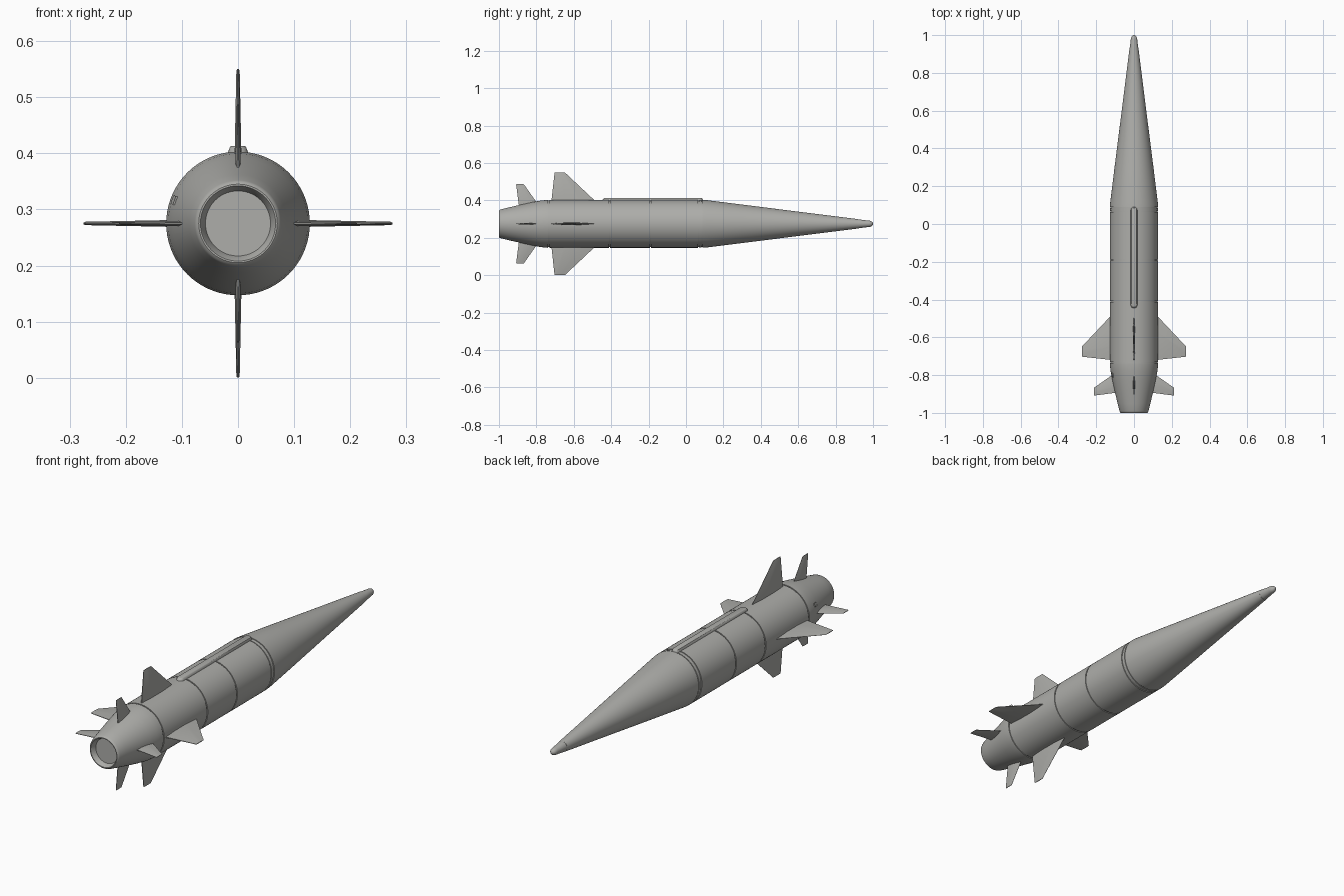
import bpy, bmesh, math
from mathutils import Vector, Matrix

if "Cube" in bpy.data.objects:
    bpy.data.objects.remove(bpy.data.objects["Cube"])

CZ = 0.275          # height of the long axis
R = 0.128           # body radius

grey = bpy.data.materials.new("light_grey")
grey.diffuse_color = (0.42, 0.42, 0.40, 1)
grey.use_nodes = True
grey.node_tree.nodes["Principled BSDF"].inputs["Base Color"].default_value = grey.diffuse_color


def finish(name, bm, angle=30):
    bmesh.ops.recalc_face_normals(bm, faces=bm.faces)
    me = bpy.data.meshes.new(name)
    bm.to_mesh(me)
    bm.free()
    me.materials.append(grey)
    ob = bpy.data.objects.new(name, me)
    bpy.context.collection.objects.link(ob)
    bpy.ops.object.select_all(action='DESELECT')
    ob.select_set(True)
    bpy.context.view_layer.objects.active = ob
    bpy.ops.object.shade_smooth_by_angle(angle=math.radians(angle))
    return ob


def loft(bm, rings, caps=True):
    rings = [[bm.verts.new(p) for p in ring] for ring in rings]
    n = len(rings[0])
    for a, b in zip(rings, rings[1:]):
        for i in range(n):
            j = (i + 1) % n
            bm.faces.new((a[i], a[j], b[j], b[i]))
    if caps:
        bm.faces.new(rings[0])
        bm.faces.new(rings[-1])


def lathe(name, profile, segs=72):
    # profile holds (y, radius) pairs, revolved around the long axis
    bm = bmesh.new()
    loft(bm, [[(r * math.cos(2 * math.pi * i / segs), y,
                CZ + r * math.sin(2 * math.pi * i / segs))
               for i in range(segs)] for y, r in profile])
    return finish(name, bm)


def groove(y, r=R, w=0.003, d=0.004):
    return [(y - w, r), (y - w, r - d), (y + w, r - d), (y + w, r)]


# tail cone with recessed nozzle plate
lathe("tail_cone", [(-0.975, 0.058), (-0.997, 0.065), (-1.0, 0.067), (-1.0, 0.070),
                    (-0.997, 0.074), (-0.99, 0.077), (-0.95, 0.087), (-0.88, 0.103),
                    (-0.82, 0.116), (-0.775, 0.1245), (-0.74, R), (-0.737, R),
                    (-0.737, R - 0.004), (-0.72, R - 0.004)])

# cylindrical body with panel seams
lathe("body", [(-0.731, R - 0.006), (-0.731, R)] + groove(-0.41) + groove(-0.19)
      + [(0.064, R), (0.064, R - 0.004), (0.10, R - 0.004)])

# joint band between body and nose
lathe("joint_band", [(0.069, R - 0.006), (0.069, R - 0.001), (0.084, R - 0.001), (0.084, R - 0.006)])

# nose cone with rounded tip cap
lathe("nose_cone", [(0.089, R - 0.006), (0.089, R), (0.11, 0.1265), (0.30, 0.1030),
                    (0.60, 0.0650), (0.90, 0.0275), (0.92, 0.025)])
tip = [(0.90, 0.0255), (0.92, 0.0245), (0.955, 0.0195)]
tip += [(0.976 + 0.024 * math.sin(math.radians(a)), 0.0172 * math.cos(math.radians(a)))
        for a in (0, 20, 40, 60, 75, 87)]
lathe("nose_tip", tip, 48)


def fin(name, angle, root_r, tip_r, root, tip, t_root, t_tip):
    # root and tip are (trailing y, leading y); faceted thin section
    def section(r, span, t):
        te, le = span
        ys = [te + (le - te) * k for k in (0, 0.3, 0.65, 1)]
        hs = [0.3 * t, t, t, 0.12 * t]
        pts = [(h, y, r) for h, y in zip(hs, ys)]
        return pts + [(-h, y, r) for h, y in reversed(list(zip(hs, ys)))]
    bm = bmesh.new()
    edge = (tip[0] + 0.001, tip[1] - 0.003)
    loft(bm, [section(root_r, root, t_root), section(tip_r - 0.003, tip, t_tip),
              section(tip_r, edge, t_tip * 0.5)])
    bmesh.ops.transform(bm, matrix=Matrix.Translation((0, 0, CZ)) @ Matrix.Rotation(angle, 4, 'Y'),
                        verts=bm.verts)
    finish(name, bm, 20)


for i, side in enumerate(("top", "right", "bottom", "left")):
    a = i * math.pi / 2
    fin("main_fin_" + side, a, 0.10, 0.275, (-0.722, -0.462), (-0.703, -0.645), 0.0065, 0.003)
    fin("rear_fin_" + side, a, 0.085, 0.212, (-0.892, -0.778), (-0.908, -0.865), 0.005, 0.0025)


# cable duct along the top of the body, rounded at both ends
def stadium(w, y0, y1, z):
    pts = []
    for yc, start in ((y1 - w, 0), (y0 + w, 180)):
        for k in range(9):
            t = math.radians(start + 22.5 * k)
            pts.append((w * math.cos(t), yc + w * math.sin(t), z))
    return pts


bm = bmesh.new()
loft(bm, [stadium(0.018, -0.448, 0.092, CZ + 0.115), stadium(0.0175, -0.446, 0.090, CZ + 0.128),
          stadium(0.014, -0.438, 0.086, CZ + 0.137), stadium(0.012, -0.435, 0.084, CZ + 0.138)])
finish("cable_duct", bm, 40)

# small connector tab on the left of the tail cone
bm = bmesh.new()
bmesh.ops.create_cube(bm, size=1)
bmesh.ops.transform(bm, verts=bm.verts, matrix=Matrix.Translation((0, -0.80, CZ))
                    @ Matrix.Rotation(math.radians(-70), 4, 'Y')
                    @ Matrix.Translation((0, 0, 0.117))
                    @ Matrix.Rotation(math.radians(12), 4, 'X')
                    @ Matrix.Diagonal((0.016, 0.022, 0.012, 1)))
finish("connector_tab", bm)
